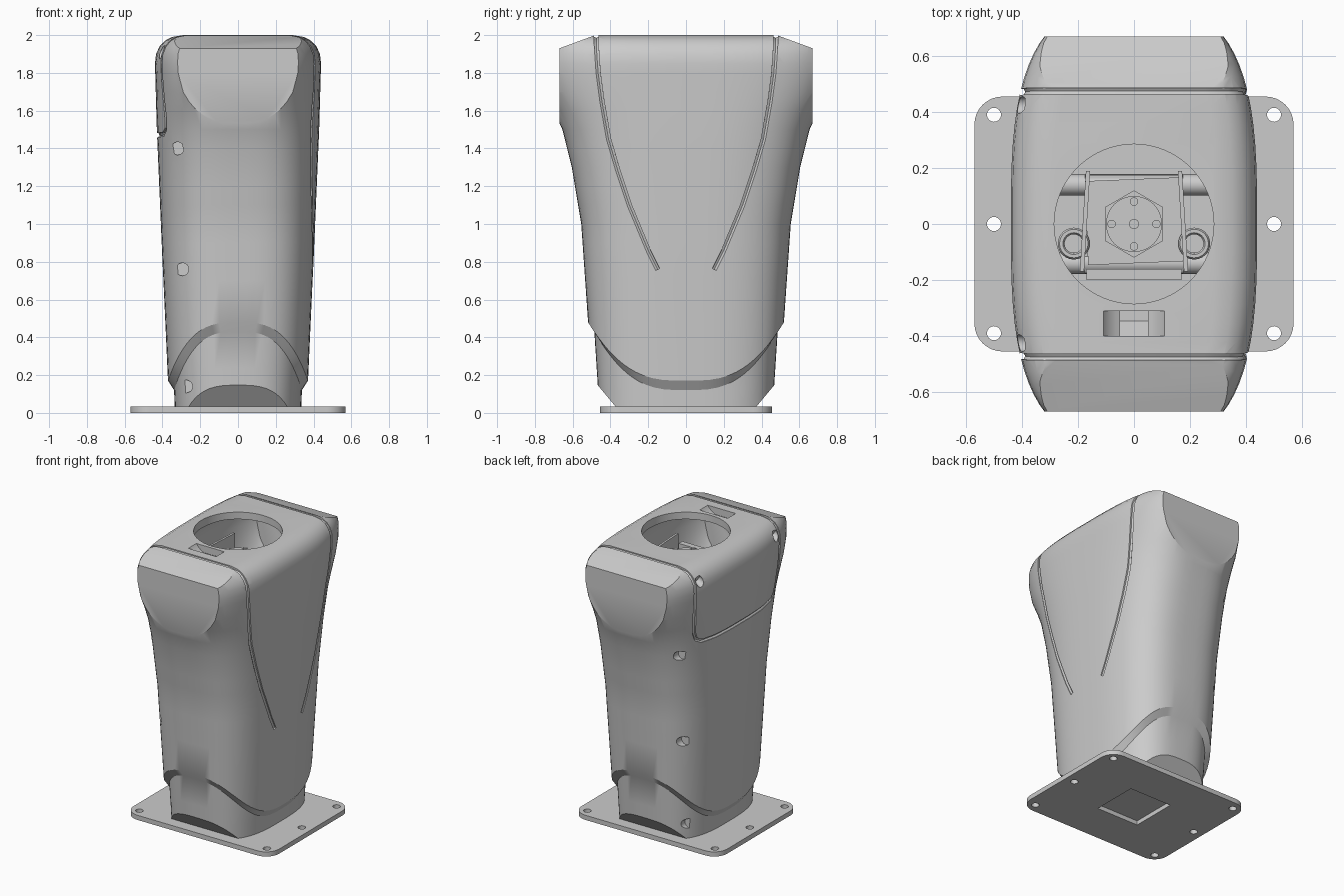
import bpy, bmesh, math
from mathutils import Vector, Matrix

cube = bpy.data.objects.get("Cube")
if cube:
    bpy.data.objects.remove(cube)

grey = bpy.data.materials.new("plain grey")
grey.use_nodes = True
grey.diffuse_color = (0.6, 0.6, 0.6, 1)
grey.node_tree.nodes["Principled BSDF"].inputs["Base Color"].default_value = grey.diffuse_color

# Half width (x) and half depth (y) of the housing by height
WIDTH = [(0.03, 0.365), (0.5, 0.385), (0.8, 0.4), (1.5, 0.43), (1.85, 0.44), (1.9, 0.434),
         (1.94, 0.416), (1.97, 0.388), (1.99, 0.35), (2.0, 0.29)]
DEPTH = [(0.03, 0.49), (0.5, 0.52), (1.0, 0.555), (1.3, 0.605), (1.5, 0.655), (1.6, 0.7),
         (1.75, 0.78), (2.0, 0.8)]
POWER = 3


def lookup(table, z):
    z = min(max(z, table[0][0]), table[-1][0])
    for (z0, v0), (z1, v1) in zip(table, table[1:]):
        if z <= z1:
            return v0 + (v1 - v0) * (z - z0) / (z1 - z0)


def across(value, half, other):
    """Other coordinate on the superellipse section."""
    return other * max(0, 1 - (abs(value) / half) ** POWER) ** (1 / POWER)


def side_x(y, z):
    return across(y, lookup(DEPTH, z), lookup(WIDTH, z))


def front_y(x, z):
    return across(x, lookup(WIDTH, z), lookup(DEPTH, z))


def finish(name, bm):
    bmesh.ops.recalc_face_normals(bm, faces=bm.faces)
    mesh = bpy.data.meshes.new(name)
    bm.to_mesh(mesh)
    bm.free()
    mesh.materials.append(grey)
    obj = bpy.data.objects.new(name, mesh)
    bpy.context.scene.collection.objects.link(obj)
    return obj


def box(name, size, loc, turn=0, bevel=0):
    bm = bmesh.new()
    bmesh.ops.create_cube(bm, size=1, matrix=Matrix.Diagonal((*size, 1)))
    if bevel:
        edges = [e for e in bm.edges if abs(e.verts[0].co.z - e.verts[1].co.z) > 1e-4]
        bmesh.ops.bevel(bm, geom=edges, offset=bevel, segments=8, profile=0.5, affect='EDGES')
    bm.transform(Matrix.Translation(loc) @ Matrix.Rotation(turn, 4, 'Z'))
    return finish(name, bm)


def rod(name, radius, length, loc, axis=(0, 0, 1), sides=32):
    bm = bmesh.new()
    bmesh.ops.create_cone(bm, cap_ends=True, segments=sides, radius1=radius, radius2=radius, depth=length)
    turn = Vector((0, 0, 1)).rotation_difference(Vector(axis)).to_matrix().to_4x4()
    bm.transform(Matrix.Translation(loc) @ turn)
    return finish(name, bm)


def tube(name, points, radius, cyclic=False):
    curve = bpy.data.curves.new(name, 'CURVE')
    curve.dimensions = '3D'
    curve.bevel_depth = radius
    curve.bevel_resolution = 1
    curve.use_fill_caps = True
    spline = curve.splines.new('POLY')
    spline.points.add(len(points) - 1)
    for p, co in zip(spline.points, points):
        p.co = (*co, 1)
    spline.use_cyclic_u = cyclic
    temp = bpy.data.objects.new(name, curve)
    bpy.context.scene.collection.objects.link(temp)
    mesh = bpy.data.meshes.new_from_object(temp.evaluated_get(bpy.context.evaluated_depsgraph_get()))
    bpy.data.objects.remove(temp)
    bm = bmesh.new()
    bm.from_mesh(mesh)
    bmesh.ops.remove_doubles(bm, verts=bm.verts, dist=1e-5)
    return finish(name, bm)


def cut(obj, cutters):
    for c in cutters:
        c.hide_render = True
        mod = obj.modifiers.new("cut", 'BOOLEAN')
        mod.operation, mod.solver, mod.object = 'DIFFERENCE', 'EXACT', c
    mesh = bpy.data.meshes.new_from_object(obj.evaluated_get(bpy.context.evaluated_depsgraph_get()))
    obj.modifiers.clear()
    obj.data = mesh
    for c in cutters:
        bpy.data.objects.remove(c)


def shell(name, shrink):
    """Lofted housing with arched foot recess, trimmed flat at both ends."""
    bm = bmesh.new()
    low, high, sides = 0.03 + shrink, 2 - shrink, 72
    tops = [0.7 + 0.1 * i for i in range(12)] + [1.85, 1.9, 1.94, 1.97, 1.99, 2.0]
    rings = []
    for row in range(4 + len(tops)):
        ring = []
        for i in range(sides):
            t = math.tau * (i + 0.5) / sides
            cx = math.copysign(abs(math.cos(t)) ** (2 / POWER), math.cos(t))
            cy = math.copysign(abs(math.sin(t)) ** (2 / POWER), math.sin(t))
            arch = 0.14 + 0.31 * abs(cy) ** 3
            if row < 4:
                z = (low, (low + arch) / 2, arch - 0.02, arch + 0.03)[row]
            else:
                z = tops[row - 4] - shrink
            inset = shrink + (0.03 if row < 3 else 0)
            a = lookup(WIDTH, z + shrink) - inset
            b = lookup(DEPTH, z + shrink) - inset
            ring.append(bm.verts.new((a * cx, b * cy, z)))
        rings.append(ring)
    for r0, r1 in zip(rings, rings[1:]):
        for i in range(sides):
            j = (i + 1) % sides
            bm.faces.new((r0[i], r0[j], r1[j], r1[i]))
    bm.faces.new(rings[0][::-1])
    bm.faces.new(rings[-1])
    # End faces, sloping top ends and foot chamfers
    for s in (-1, 1):
        for y, z, ny, nz in ((0.67, 1.7, 1, 0), (0.48, 2.0, 0.345, 0.94), (0.47, 0.15, 0.12, -0.1)):
            n = Vector((0, s * ny, nz)).normalized()
            res = bmesh.ops.bisect_plane(bm, geom=bm.verts[:] + bm.edges[:] + bm.faces[:], dist=1e-5,
                                         plane_co=Vector((0, s * y, z)) - n * shrink, plane_no=n,
                                         clear_outer=True)
            edges = [e for e in res["geom_cut"] if isinstance(e, bmesh.types.BMEdge)]
            bmesh.ops.holes_fill(bm, edges=edges, sides=0)
    return finish(name, bm)


# Housing with its hollow and top opening
housing = shell("housing", 0)
cutters = [shell("hollow", 0.05), rod("top_opening", 0.285, 0.4, (0, 0, 2), sides=64),
           rod("top_recess", 0.13, 0.09, (0, -0.355, 2.07), (0, 1, 0), 48)]

# Panel seam: V on one side, over the top, square panel on the other side
v_side = [(0.15, 0.76), (0.2, 0.86), (0.3, 1.1), (0.36, 1.28), (0.41, 1.45), (0.445, 1.65),
          (0.465, 1.8), (0.472, 1.9), (0.475, 1.95), (0.475, 1.98)]
square = [(0.475, 1.98), (0.475, 1.95), (0.472, 1.9), (0.47, 1.7), (0.455, 1.55), (0.435, 1.5), (0.39, 1.475)]
half = [(side_x(y, z), y, z) for y, z in v_side] + [(0.25, 0.475, 1.998), (-0.25, 0.475, 1.998)]
half += [(-side_x(y, z), y, z) for y, z in square]
seam = half + [(-side_x(y, 1.47), y, 1.47) for y in (0.25, 0.1, -0.1, -0.25)]
seam += [(x, -y, z) for x, y, z in reversed(half)]
cutters.append(tube("seam", seam, 0.013))

# Screw pockets on front, back and the upper corners
for s in (-1, 1):
    for x, z, inset in ((-0.32, 1.4, 0), (-0.295, 0.76, 0), (-0.275, 0.14, 0.03)):
        cutters.append(rod("pocket", 0.034, 0.06, (x, s * (front_y(x, z) - inset), z), (0, 1, 0), 24))
    cutters.append(rod("pocket", 0.03, 0.06, (-side_x(0.425, 1.91), s * 0.425, 1.91), (1, 0, 0.5), 24))
cut(housing, cutters)

# Base plate with bolt holes and square opening
base = box("base_plate", (1.14, 0.91, 0.033), (0, 0, 0.0165), bevel=0.1)
holes = [rod("bolt_hole", 0.025, 0.2, (x, y, 0), sides=24) for x in (-0.5, 0.5) for y in (-0.39, 0, 0.39)]
cut(base, holes + [box("square_hole", (0.33, 0.33, 0.2), (0, 0, 0))])

# Inner column
column = box("inner_column", (0.35, 0.35, 1.7), (0, 0, 0.88))
cut(column, [box("column_hollow", (0.33, 0.33, 1.8), (0, 0, 0.8))])
box("column_shelf", (0.33, 0.33, 0.02), (0, 0, 0.26))


def ring(name, radius, loc, upright):
    pts = []
    for i in range(24):
        c, s = radius * math.cos(math.tau * i / 24), radius * math.sin(math.tau * i / 24)
        pts.append(Vector(loc) + Vector((c, 0, s) if upright else (c, s, 0)))
    return tube(name, pts, 0.012, True)


ring("lower_eye", 0.045, (0, 0, 0.19), True)

# Mechanism under the top opening
box("mount_plate", (0.34, 0.3, 0.03), (0, 0.01, 1.75), 0.04)
rod("mount_flange", 0.12, 0.06, (0, 0, 1.79), sides=6)
rod("flange_disc", 0.1, 0.02, (0, 0, 1.825))
rod("centre_bolt", 0.018, 0.03, (0, 0, 1.84), sides=16)
for i in range(4):
    a = math.tau * i / 4
    rod("flange_bolt", 0.015, 0.02, (0.08 * math.cos(a), 0.08 * math.sin(a), 1.84), sides=16)
for s in (-1, 1):
    rod("cross_tube", 0.038, 0.76, (0, s * 0.14, 1.7), (1, 0, 0))
    box("side_bracket", (0.015, 0.36, 0.16), (s * 0.175, 0.01, 1.79), s * 0.06)
    ring("side_eye", 0.045, (s * 0.215, -0.07, 1.78), False)
box("front_rail", (0.34, 0.04, 0.05), (0, -0.18, 1.78))

# Smooth shading with sharp edges
bpy.ops.object.select_all(action='DESELECT')
for obj in bpy.context.scene.objects:
    if obj.type == 'MESH' and grey.name in obj.data.materials:
        obj.select_set(True)
bpy.context.view_layer.objects.active = housing
bpy.ops.object.shade_smooth_by_angle(angle=math.radians(30))
